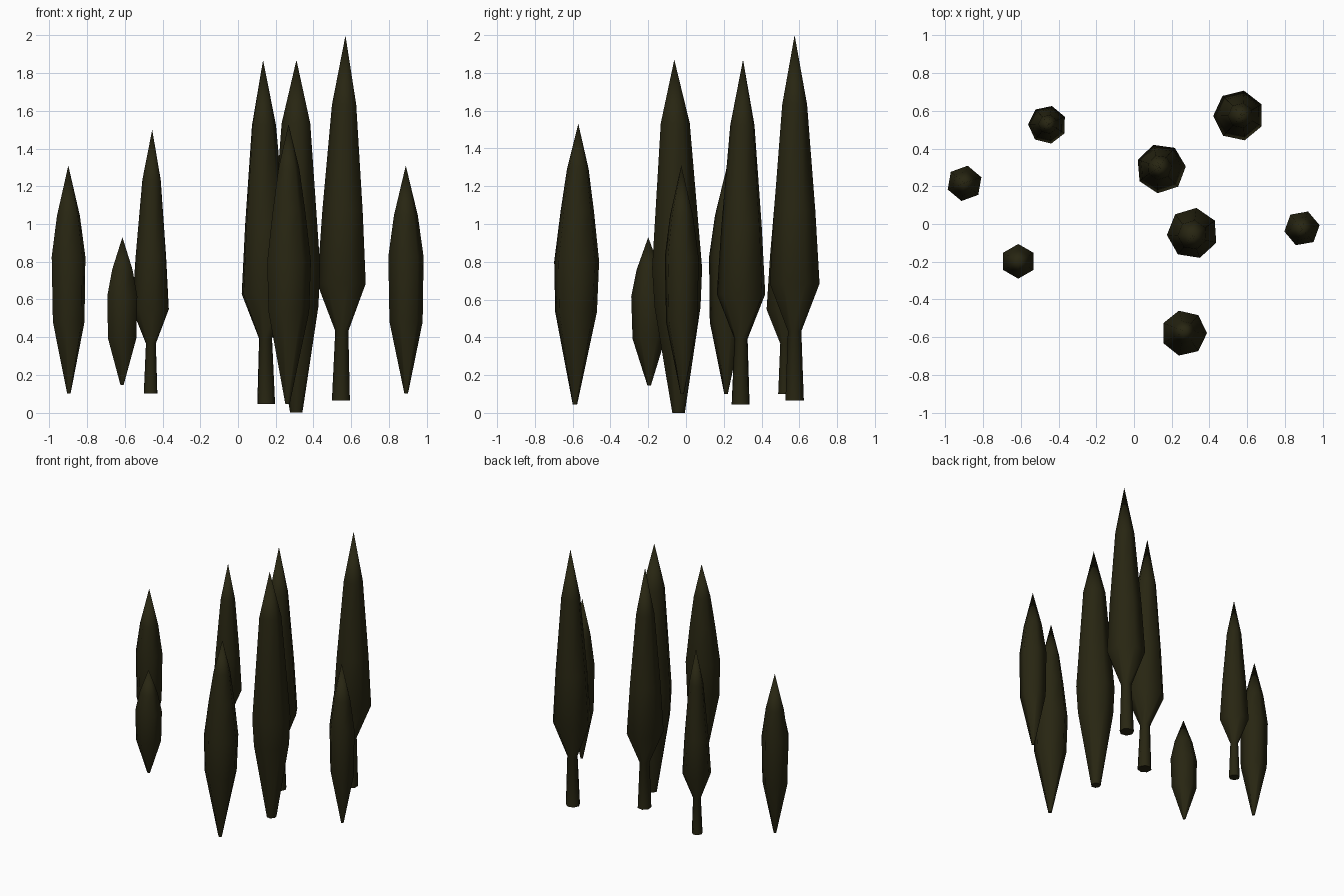
import bpy, bmesh, math
from mathutils import Vector

if "Cube" in bpy.data.objects:
    bpy.data.objects.remove(bpy.data.objects["Cube"])

green = bpy.data.materials.new("dark olive")
green.diffuse_color = (0.021, 0.019, 0.006, 1)
green.use_nodes = True
green.node_tree.nodes["Principled BSDF"].inputs["Base Color"].default_value = green.diffuse_color

# Profiles: (height fraction, radius fraction); the last entry is the tip
TRUNKED = [(0, .37), (.19, .27), (.32, 1), (.52, .83), (.81, .5), (1, 0)]
COLUMN = [(0, .25), (.3, .92), (.41, 1), (.82, .58), (1, 0)]
SPINDLE = [(0, .1), (.33, .93), (.51, 1), (.69, .74), (.84, .48), (1, 0)]
SMALL = [(0, .1), (.315, .94), (.6, 1), (.78, .68), (1, 0)]


def tree(name, profile, sides, phase, radius, base, top, z0, z1):
    """Lathe a tree whose axis runs from base (x, y) to top (x, y)."""
    bm = bmesh.new()
    a, b = Vector((*base, z0)), Vector((*top, z1))
    rings = []
    for t, r in profile[:-1]:
        c = a.lerp(b, t)
        ring = []
        for i in range(sides):
            ang = math.radians(phase) + math.tau * i / sides
            ring.append(bm.verts.new(c + Vector((math.cos(ang), math.sin(ang), 0)) * r * radius))
        rings.append(ring)
    tip = bm.verts.new(b)
    for lo, hi in zip(rings, rings[1:]):
        for i in range(sides):
            j = (i + 1) % sides
            bm.faces.new((lo[i], lo[j], hi[j], hi[i]))
    for i in range(sides):
        bm.faces.new((rings[-1][i], rings[-1][(i + 1) % sides], tip))
    bm.faces.new(rings[0][::-1])
    for f in bm.faces:
        f.smooth = len(f.verts) <= 4
    # crisp rim around the base cap
    for e in bm.edges:
        if any(len(f.verts) > 4 for f in e.link_faces):
            e.smooth = False
    me = bpy.data.meshes.new(name)
    bm.to_mesh(me)
    bm.free()
    me.materials.append(green)
    bpy.context.collection.objects.link(bpy.data.objects.new(name, me))


# Trees with a bare trunk
tree("tall_tree_back_right", TRUNKED, 7, 78, .135, (.548, .575), (.57, .575), .065, 2.0)
tree("tall_tree_middle", TRUNKED, 7, 5, .132, (.148, .29), (.133, .302), .045, 1.87)
tree("medium_tree_back_left", TRUNKED, 7, 76, .102, (-.462, .525), (-.455, .53), .10, 1.50)

# Trees with foliage down to the ground
tree("tall_tree_front", COLUMN, 7, 81, .136, (.31, -.04), (.31, -.062), 0, 1.87)
tree("medium_tree_front", SPINDLE, 7, 0, .122, (.262, -.588), (.268, -.57), .045, 1.53)

# Small six-sided shrubs
tree("small_tree_left", SMALL, 6, 20, .095, (-.897, .212), (-.90, .218), .10, 1.31)
tree("small_tree_right", SMALL, 6, 10, .095, (.892, -.02), (.89, -.025), .10, 1.31)
tree("shrub_front_left", SMALL, 6, 30, .092, (-.615, -.195), (-.613, -.2), .145, .93)
